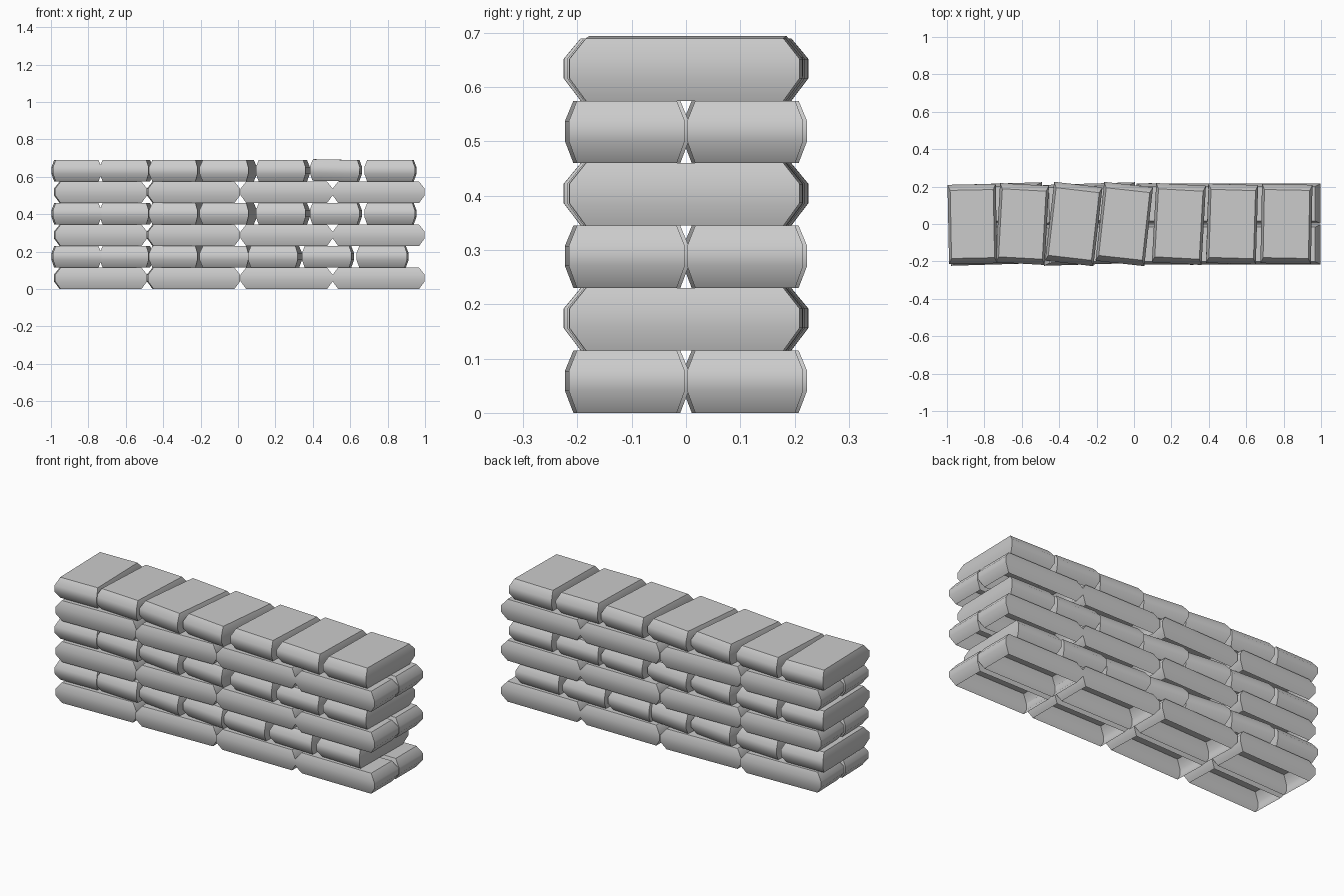
import bpy, bmesh, math
from mathutils import Matrix, Vector

if "Cube" in bpy.data.objects:
    bpy.data.objects.remove(bpy.data.objects["Cube"])

H = 0.115   # height of one course


def bag(name, length_x, width_y, inset_x, inset_y, loc, turn=0.0, tilt=0.0):
    """Puffed block made of four stacked rectangles, closed on top and open below."""
    bm = bmesh.new()
    rings = []
    for z, k in ((0.0, 1), (0.36 * H, 0), (0.67 * H, 0), (H, 1)):
        hx = length_x / 2 - inset_x * k
        hy = width_y / 2 - inset_y * k
        rings.append([bm.verts.new((sx * hx, sy * hy, z))
                      for sx, sy in ((-1, -1), (1, -1), (1, 1), (-1, 1))])
    for low, high in zip(rings, rings[1:]):
        for i in range(4):
            j = (i + 1) % 4
            bm.faces.new((low[i], low[j], high[j], high[i]))
    bm.faces.new(rings[-1])
    for f in bm.faces:
        f.smooth = True
    # Corners and top rim stay crisp, the bulging sides shade round
    for e in bm.edges:
        if len(e.link_faces) == 2 and e.calc_face_angle() > math.radians(45):
            e.smooth = False
        d = e.verts[0].co - e.verts[1].co
        if abs(d.z) > 0.01 or (e.verts[0].co.z > 0.99 * H and e.verts[1].co.z > 0.99 * H):
            e.smooth = False
    bm.transform(Matrix.Rotation(turn, 4, 'Z') @ Matrix.Rotation(tilt, 4, 'Y'))
    me = bpy.data.meshes.new(name)
    bm.to_mesh(me)
    bm.free()
    ob = bpy.data.objects.new(name, me)
    ob.location = loc
    bpy.context.collection.objects.link(ob)
    return ob


# Lengthwise bags: four along the wall, two rows deep
long_x = (-0.735, -0.238, 0.26, 0.752)
long_turn = (0.03, 0.03, 0.0, 0.0)

# Crosswise bags: centre and slight turn of each of the seven
cross_x = (-0.864, -0.597, -0.322, -0.052, 0.24, 0.523, 0.815)
cross_turn = (0.02, -0.055, -0.115, -0.11, -0.055, -0.03, -0.02)
cross_w = (0.258, 0.262, 0.26, 0.262, 0.266, 0.266, 0.27)

for course in range(6):
    z = course * H
    if course % 2 == 0:
        for n, (x, t) in enumerate(zip(long_x, long_turn)):
            for side, y in (("front", -0.109), ("back", 0.109)):
                bag(f"long_bag_{course}_{side}_{n}", 0.492, 0.214, 0.03, 0.015,
                    (x, y, z), t)
    else:
        for n, (x, t, w) in enumerate(zip(cross_x, cross_turn, cross_w)):
            if course == 1 and n > 3:
                x -= 0.042      # second course is packed tighter at the right
            top_lift = course == 5 and n == 5
            bag(f"cross_bag_{course}_{n}", w, 0.424, 0.014, 0.03,
                (x, 0, z + (0.002 if top_lift else 0)), t, 0.02 if top_lift else 0.0)
